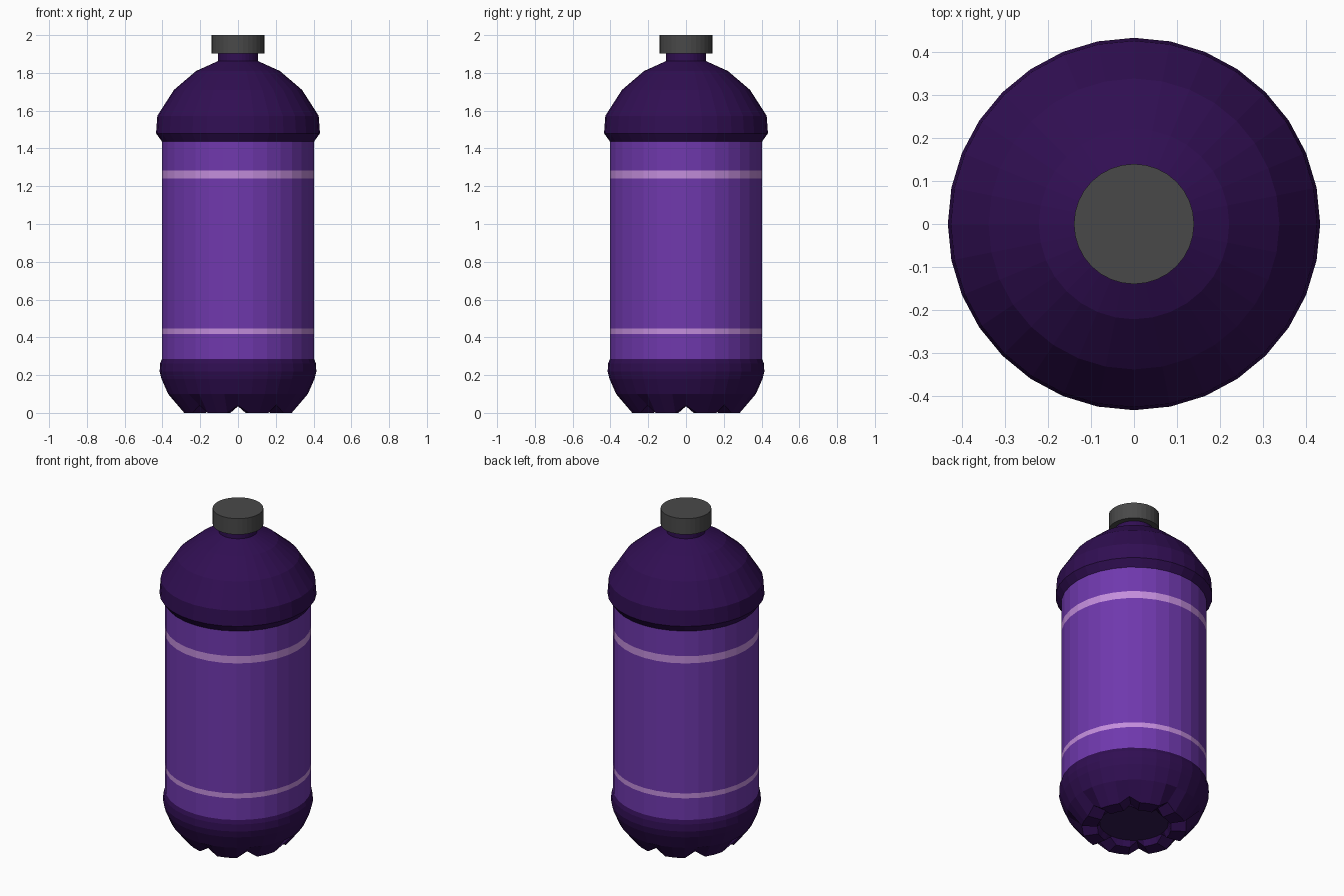
import bpy
import bmesh
from math import cos, sin, pi

SIDES = 32
FOOT_STEP = 4      # one groove every four sides gives eight feet

cube = bpy.data.objects.get("Cube")
if cube:
    bpy.data.objects.remove(cube, do_unlink=True)


def material(name, rgb):
    mat = bpy.data.materials.new(name)
    mat.use_nodes = True
    colour = (*rgb, 1)
    mat.diffuse_color = colour
    bsdf = next(n for n in mat.node_tree.nodes if n.type == 'BSDF_PRINCIPLED')
    bsdf.inputs["Base Color"].default_value = colour
    return mat


dark = material("dark purple", (0.03, 0.0045, 0.085))
violet = material("label violet", (0.16, 0.04, 0.42))
lilac = material("stripe lilac", (0.55, 0.27, 0.72))
grey = material("cap grey", (0.066, 0.066, 0.066))
under = material("underside purple", (0.034, 0.011, 0.085))


def lathe(name, profile, mats, height=None, cap_start=False, cap_end=False):
    """Spin (radius, z) points round z; height(i, side, z) may move a point."""
    bm = bmesh.new()
    rings = []
    for i, (r, z) in enumerate(profile):
        ring = []
        for s in range(SIDES):
            a = 2 * pi * s / SIDES
            h = height(i, s, z) if height else z
            ring.append(bm.verts.new((r * cos(a), r * sin(a), h)))
        rings.append(ring)
    for low, high in zip(rings, rings[1:]):
        for s in range(SIDES):
            t = (s + 1) % SIDES
            bm.faces.new((low[s], low[t], high[t], high[s]))
    if cap_start:
        bm.faces.new(rings[0][::-1])
    if cap_end:
        bm.faces.new(rings[-1])
    mesh = bpy.data.meshes.new(name)
    bm.to_mesh(mesh)
    bm.free()
    for mat in mats:
        mesh.materials.append(mat)
    obj = bpy.data.objects.new(name, mesh)
    bpy.context.collection.objects.link(obj)
    return obj


# Base cup: recessed underside, grooved ring of feet, rounded wall
def groove(i, side, z):
    return 0.04 if i in (1, 2) and side % FOOT_STEP == 0 else z


base = lathe("base_cup",
             [(0.19, 0.035), (0.205, 0), (0.29, 0), (0.37, 0.1), (0.405, 0.18),
              (0.415, 0.22), (0.412, 0.262), (0.403, 0.285)],
             [dark, under], groove, cap_start=True)
for face in base.data.polygons:
    if len(face.vertices) > 4:
        face.material_index = 1

# Label sleeve with two stripes cut in as bands
levels = [0.28, 0.417, 0.447, 1.24, 1.284, 1.45]
label = lathe("label_sleeve", [(0.403, z) for z in levels], [violet, lilac])
for face in label.data.polygons:
    z = face.center.z
    face.material_index = int(levels[1] < z < levels[2] or levels[3] < z < levels[4])

# Shoulder dome and neck
lathe("shoulder_and_neck",
      [(0.403, 1.437), (0.434, 1.48), (0.427, 1.573), (0.339, 1.71),
       (0.222, 1.81), (0.107, 1.862), (0.107, 1.91)],
      [dark], cap_end=True)

# Screw cap
lathe("screw_cap", [(0.14, 1.903), (0.14, 2)], [grey], cap_start=True, cap_end=True)
